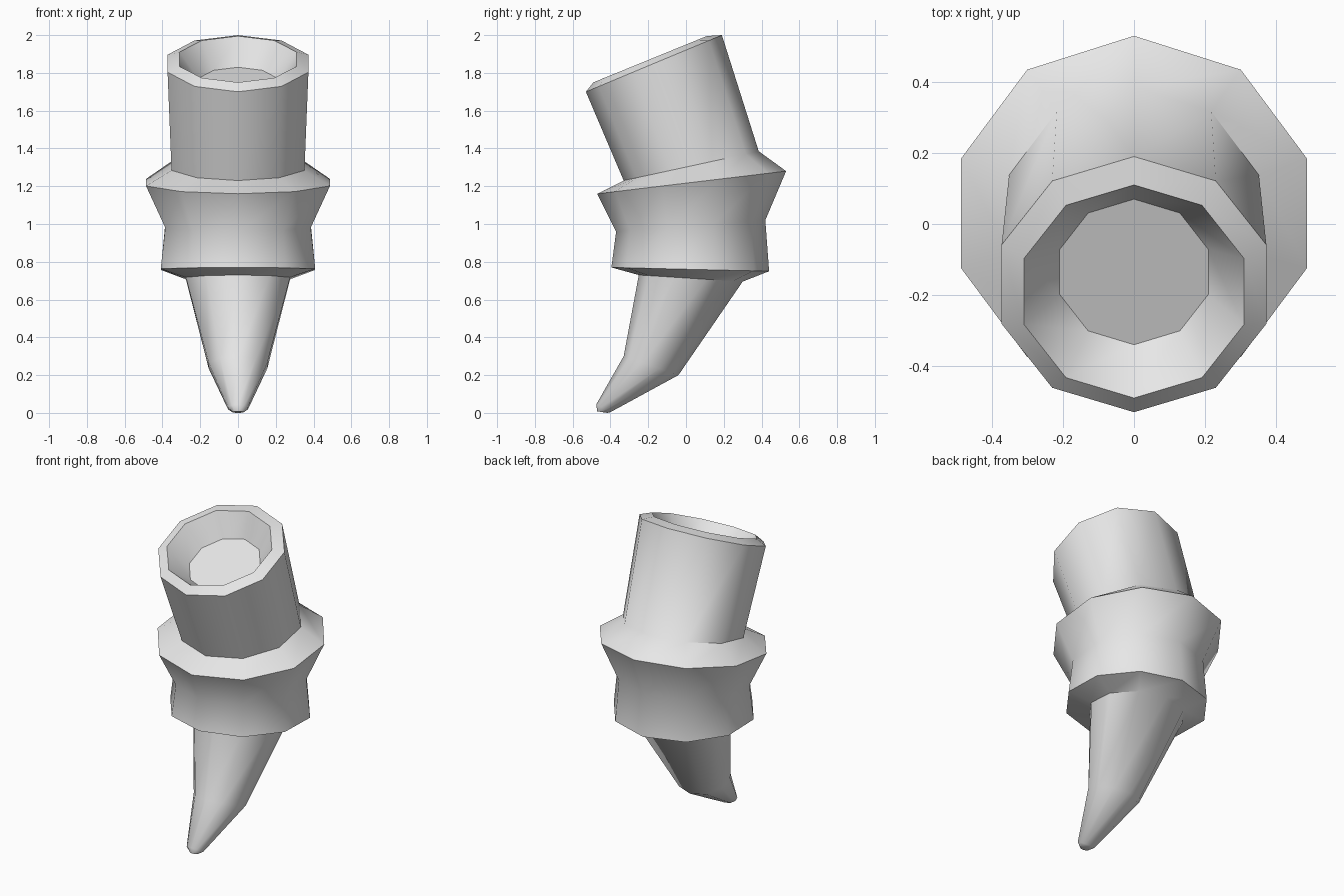
import bpy, bmesh, math

cube = bpy.data.objects.get("Cube")
if cube:
    bpy.data.objects.remove(cube, do_unlink=True)

SIDES = 10

# Tilted rings: front (y, z), back (y, z), sideways radius
root = [
    ((-0.47, 0.008), (-0.415, 0.0), 0.03),
    ((-0.475, 0.045), (-0.40, 0.004), 0.055),
    ((-0.33, 0.30), (-0.04, 0.20), 0.163),
    ((-0.25, 0.73), (0.30, 0.695), 0.29),
]
collar = [
    ((-0.395, 0.77), (0.44, 0.75), 0.43),
    ((-0.37, 0.96), (0.42, 1.02), 0.405),
    ((-0.47, 1.16), (0.53, 1.28), 0.512),
]
sleeve = [
    ((-0.33, 1.23), (0.385, 1.385), 0.37),
    ((-0.53, 1.70), (0.19, 2.0), 0.392),
]
socket = [
    ((-0.49, 1.75), (0.11, 1.995), 0.326),
    ((-0.34, 1.66), (0.07, 1.83), 0.22),
]


def add_ring(bm, front, back, radius):
    """Add a tilted ten-sided ring with corners at the front and back."""
    verts = []
    for i in range(SIDES):
        a = 2 * math.pi * i / SIDES + math.pi / 2
        t = (1 + math.sin(a)) / 2
        y = front[0] + (back[0] - front[0]) * t
        z = front[1] + (back[1] - front[1]) * t
        verts.append(bm.verts.new((radius * math.cos(a), y, z)))
    return verts


# Skin the rings into one closed body, from the tip up and into the socket
bm = bmesh.new()
rings = [add_ring(bm, *r) for r in root + collar + sleeve + socket]
for low, high in zip(rings, rings[1:]):
    for i in range(SIDES):
        j = (i + 1) % SIDES
        bm.faces.new((low[i], low[j], high[j], high[i]))
bm.faces.new(rings[0][::-1])
bm.faces.new(rings[-1])
bmesh.ops.recalc_face_normals(bm, faces=bm.faces[:])

mesh = bpy.data.meshes.new("socket_peg")
bm.to_mesh(mesh)
bm.free()
peg = bpy.data.objects.new("socket_peg", mesh)
bpy.context.collection.objects.link(peg)

# Plain grey finish
grey = bpy.data.materials.new("light_grey")
grey.use_nodes = True
color = (0.8, 0.8, 0.8, 1)
grey.diffuse_color = color
for node in grey.node_tree.nodes:
    if node.type == 'BSDF_PRINCIPLED':
        node.inputs["Base Color"].default_value = color
mesh.materials.append(grey)

# Smooth the facets and keep the ring steps sharp
for o in bpy.context.selected_objects:
    o.select_set(False)
peg.select_set(True)
bpy.context.view_layer.objects.active = peg
bpy.ops.object.shade_smooth_by_angle(angle=math.radians(40))
